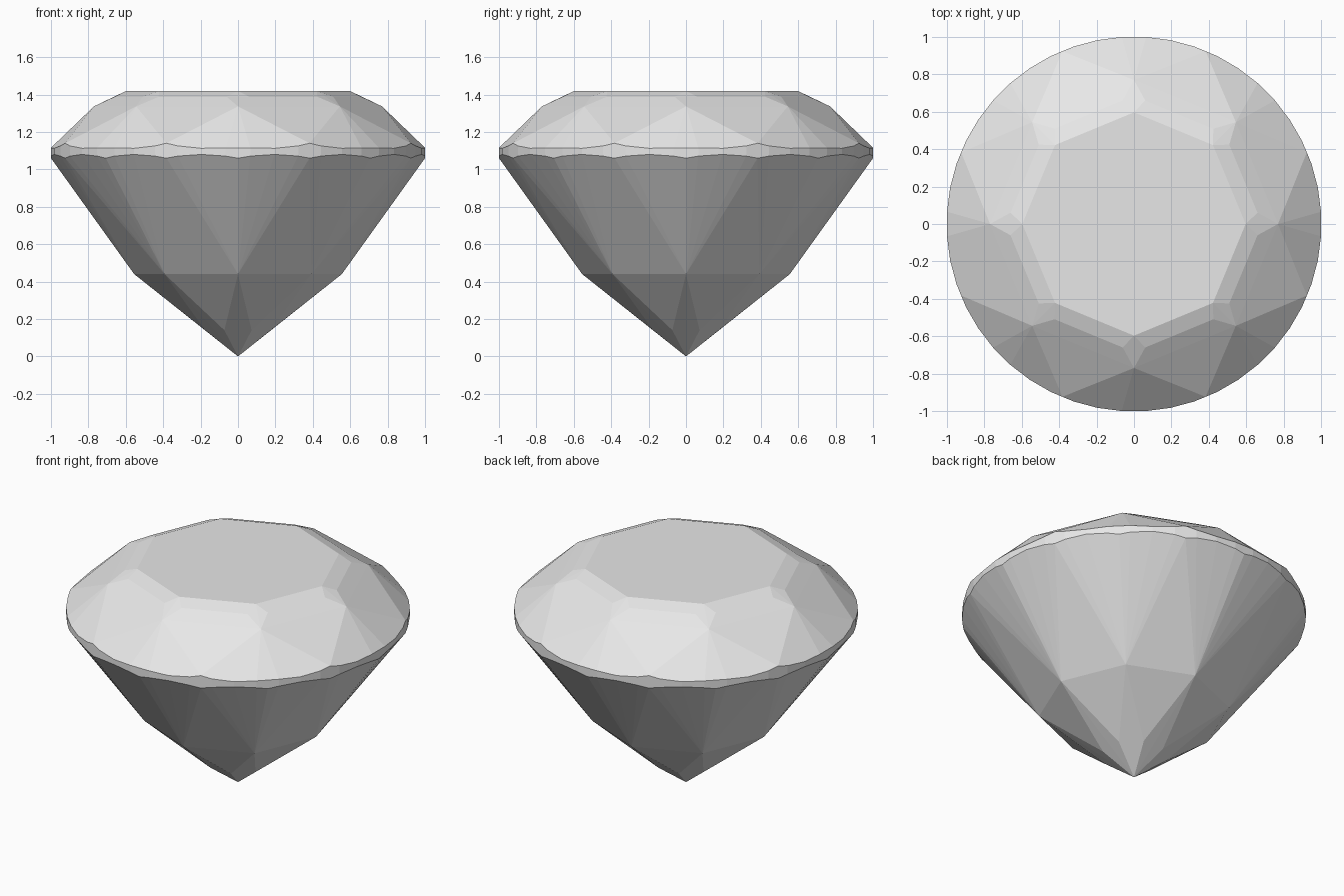
import bpy
import bmesh
from math import sin, cos, radians

cube = bpy.data.objects.get("Cube")
if cube:
    bpy.data.objects.remove(cube, do_unlink=True)

MID = 1.0                          # girdle radius at the middle of a side
CORNER = MID / cos(radians(3.75))  # girdle radius at a corner

bm = bmesh.new()


def ring(radius, z, offset=0.0, count=8):
    """Add evenly spaced points around the vertical axis."""
    for i in range(count):
        a = radians(offset + 360 / count * i)
        bm.verts.new((radius * cos(a), radius * sin(a), z))


def crown_edge(d, r):
    """Height where an upper girdle facet meets the girdle."""
    return 2.047 - r * (0.922 * cos(radians(d)) + 0.144 * sin(radians(d)))


def pavilion_edge(d):
    """Scalloped height where a lower facet meets the girdle."""
    return 1.08 - 0.02 * ((d - 11.25) / 11.25) ** 2


# Crown: table, small kites and main facets
ring(0.597, 1.42)
for side in (-1, 1):
    ring(0.663, 1.388, side * 5.2)
ring(0.77, 1.337)

# Girdle: forty-eight sides, with the facet tips between corners
for side in (-1, 1):
    for d in (3.75, 11.25, 18.75):
        ring(CORNER, crown_edge(d, CORNER), side * d)
        ring(CORNER, pavilion_edge(d), side * d)
ring(MID, 1.14, 22.5)
ring(MID, 1.06, 0, 16)

# Pavilion: upper break, lower break, culet kites and tip
for side in (-1, 1):
    ring(0.664, 0.61, side * 9)
ring(0.555, 0.44)
ring(0.19, 0.14, 22.5)
bm.verts.new((0, 0, 0))

# Facets stretched over the points, then merged where flat
bmesh.ops.convex_hull(bm, input=bm.verts[:])
bmesh.ops.delete(bm, geom=[v for v in bm.verts if not v.link_faces], context='VERTS')
bmesh.ops.dissolve_limit(bm, angle_limit=radians(1), verts=bm.verts[:], edges=bm.edges[:])
bmesh.ops.recalc_face_normals(bm, faces=bm.faces[:])

mesh = bpy.data.meshes.new("cut_gem")
bm.to_mesh(mesh)
bm.free()
gem = bpy.data.objects.new("cut_gem", mesh)
bpy.context.collection.objects.link(gem)

# Material
mat = bpy.data.materials.new("pale_grey")
mat.use_nodes = True
color = (0.8, 0.8, 0.8, 1)
mat.diffuse_color = color
mat.node_tree.nodes["Principled BSDF"].inputs["Base Color"].default_value = color
mesh.materials.append(mat)
